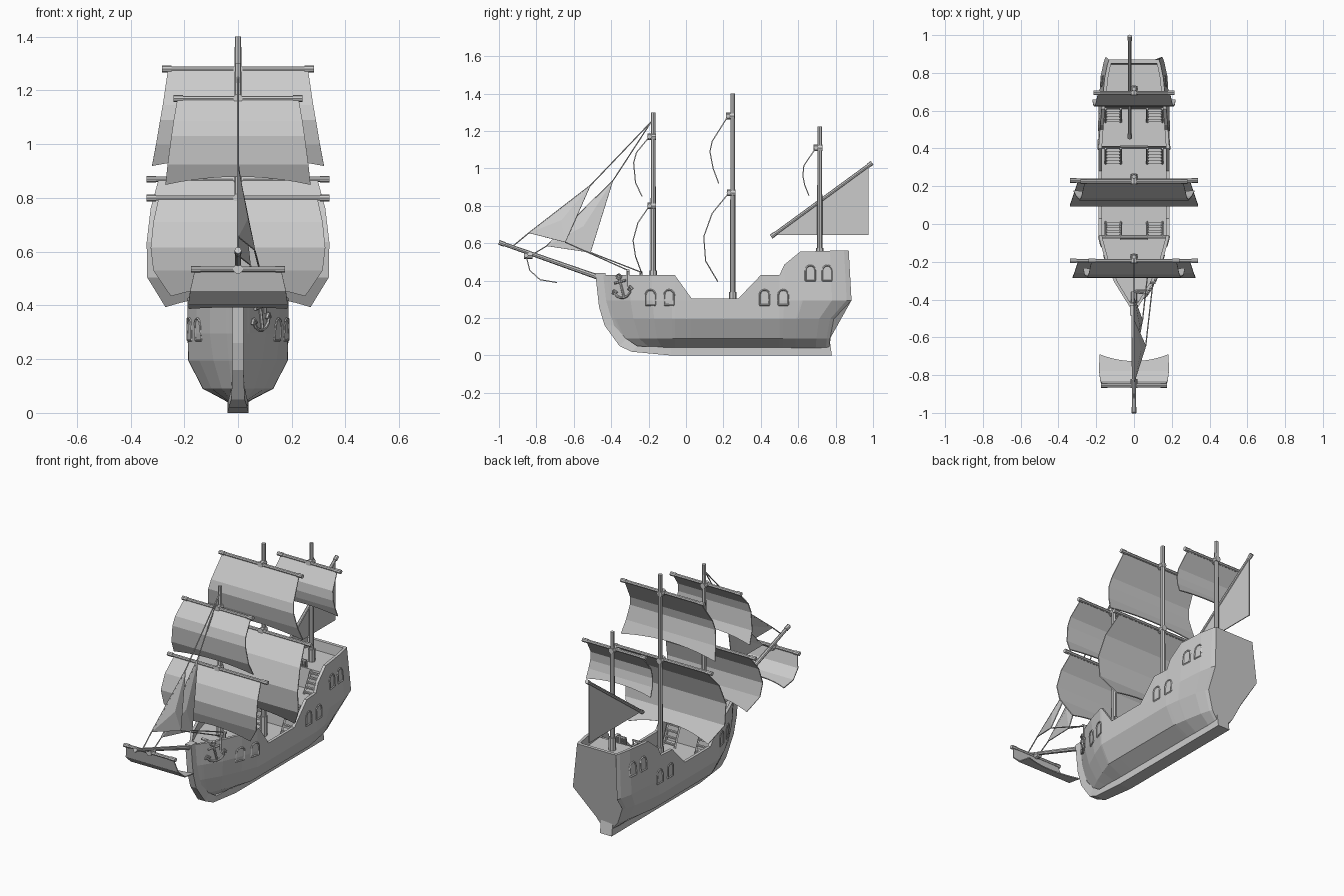
import bpy, bmesh, math
from mathutils import Vector, Matrix
from mathutils.bvhtree import BVHTree

cube = bpy.data.objects.get("Cube")
if cube:
    bpy.data.objects.remove(cube, do_unlink=True)

GREY = bpy.data.materials.new("plain grey")
GREY.use_nodes = True
GREY.diffuse_color = (0.6, 0.6, 0.6, 1)
GREY.node_tree.nodes["Principled BSDF"].inputs["Base Color"].default_value = (0.6, 0.6, 0.6, 1)


def finish(name, bm):
    bmesh.ops.recalc_face_normals(bm, faces=bm.faces[:])
    mesh = bpy.data.meshes.new(name)
    bm.to_mesh(mesh)
    bm.free()
    ob = bpy.data.objects.new(name, mesh)
    mesh.materials.append(GREY)
    bpy.context.collection.objects.link(ob)
    return ob


def rod(bm, a, b, r, r2=None, sides=8):
    a, b = Vector(a), Vector(b)
    m = Matrix.Translation((a + b) / 2) @ (b - a).to_track_quat('Z', 'Y').to_matrix().to_4x4()
    bmesh.ops.create_cone(bm, cap_ends=True, segments=sides, radius1=r,
                          radius2=r if r2 is None else r2, depth=(b - a).length, matrix=m)


def rods(name, paths, r, sides=8):
    bm = bmesh.new()
    for path in paths:
        for a, b in zip(path, path[1:]):
            rod(bm, a, b, r, sides=sides)
    return finish(name, bm)


def box(bm, center, size):
    bmesh.ops.create_cube(bm, size=1, matrix=Matrix.Translation(center) @ Matrix.Diagonal((*size, 1)))


def loft(bm, rings):
    """Skin closed rings of equal length and cap both ends."""
    vs = [[bm.verts.new(p) for p in ring] for ring in rings]
    n = len(vs[0])
    for a, b in zip(vs, vs[1:]):
        for i in range(n):
            j = (i + 1) % n
            bm.faces.new((a[i], a[j], b[j], b[i]))
    bm.faces.new(vs[0])
    bm.faces.new(vs[-1])


# Hull: stations of (y, half width, sheer height, deck height)
STATIONS = [(-.44, .015, .43, .43), (-.41, .035, .43, .43), (-.40, .042, .43, .38),
            (-.30, .105, .43, .38), (-.18, .155, .43, .38), (-.075, .185, .43, .38),
            (-.06, .187, .43, .22), (.03, .188, .305, .22), (.28, .188, .305, .22),
            (.40, .188, .43, .22), (.41, .188, .43, .38), (.50, .188, .43, .38),
            (.525, .188, .485, .38), (.61, .187, .555, .38), (.62, .187, .555, .5),
            (.77, .177, .56, .5), (.845, .16, .56, .5), (.85, .158, .56, .56), (.87, .15, .56, .56)]
# Rows of (height, bow y, stern y, midship width share, bow and stern width share)
ROWS = [(.04, -.27, .765, .19, .24), (.09, -.36, .77, .7, .5),
        (.195, -.41, .79, .985, .8), (.295, -.435, .885, 1, 1)]


def place(y, bow, stern):
    if y < -.06:
        return -.06 + (y + .06) * (bow + .06) / -.38
    if y > .5:
        return .5 + (y - .5) * (stern - .5) / .37
    return y


bm = bmesh.new()
rings = []
for y, w, sheer, deck in STATIONS:
    end = min(1, max(0, (-y - .06) / .38, (y - .5) / .37))
    side = [(w * (mid + (tip - mid) * end), place(y, b, s), z) for z, b, s, mid, tip in ROWS]
    top = w * (1 - .12 * max(0, min(1, (y - .4) / .3)))
    inner = max(top - .018, .004)
    ty = place(y, -.45, .87)
    side += [(top, ty, sheer), (inner, ty, sheer), (inner, ty, deck - .001)]
    rings.append(side + [(-x, v, z) for x, v, z in reversed(side)])
loft(bm, rings)
bmesh.ops.recalc_face_normals(bm, faces=bm.faces[:])
SKIN = BVHTree.FromBMesh(bm)
finish("hull", bm)


def on_hull(side, y, z, out=0):
    hit = SKIN.ray_cast(Vector((side, y, z)), Vector((-side, 0, 0)))[0]
    return Vector(((hit.x if hit else 0) + side * out, y, z))


# Keel and stem: (outer y, z, inner y, z, half width)
KEEL = [(-.485, .44, -.43, .44, .02), (-.465, .26, -.41, .26, .02), (-.435, .16, -.385, .16, .02),
        (-.355, .05, -.32, .09, .025), (-.29, .02, -.26, .05, .035), (-.08, 0, -.08, .045, .04),
        (.6, 0, .6, .045, .04), (.78, 0, .765, .105, .04)]
bm = bmesh.new()
loft(bm, [[(-w, a, b), (w, a, b), (w, c, d), (-w, c, d)] for a, b, c, d, w in KEEL])
finish("keel", bm)

# Masts with collars at the deck
for name, y, deck, top, collar in [("fore", -.175, .36, 1.3, .455), ("main", .25, .2, 1.4, .34),
                                   ("mizzen", .715, .48, 1.225, .575)]:
    bm = bmesh.new()
    rod(bm, (0, y, deck), (0, y, top), .015, .012)
    rod(bm, (0, y, deck), (0, y, collar), .021)
    finish(name + "_mast", bm)


def sail(name, profile, widths, dip=.4, cols=10):
    """Square sail bowed along its profile, with a hollow foot."""
    bm = bmesh.new()
    grid = []
    for i, ((y, z), w) in enumerate(zip(profile, widths)):
        row = []
        for c in range(cols + 1):
            u = 2 * c / cols - 1
            k = dip * (1 - u * u) if i == len(profile) - 1 else 0
            py, pz = profile[i - 1]
            row.append(bm.verts.new((u * w, y + (py - y) * k, z + (pz - z) * k)))
        grid.append(row)
    for a, b in zip(grid, grid[1:]):
        for c in range(cols):
            bm.faces.new((a[c], a[c + 1], b[c + 1], b[c]))
    thick = finish(name, bm).modifiers.new("cloth", 'SOLIDIFY')
    thick.thickness, thick.offset = .006, 0


def yard(name, y, z, half, r=.01):
    bm = bmesh.new()
    rod(bm, (-half, y, z), (half, y, z), r)
    for s in (-1, 1):
        rod(bm, (s * (half - .035), y, z), (s * half, y, z), r * 1.25)
    rod(bm, (0, y - .012, z), (0, y + .035, z), r * 1.8)
    finish(name, bm)


# Square sails: name, yard half length, profile of (y, z), half widths
SAILS = [
    ("fore_upper", .24, [(-.195, 1.17), (-.265, 1.085), (-.28, 1.03), (-.27, .925), (-.235, .85)],
     [.225, .24, .248, .262, .27]),
    ("fore_lower", .34, [(-.195, .8), (-.257, .71), (-.283, .615), (-.27, .53), (-.235, .435)],
     [.295, .315, .325, .315, .25]),
    ("main_upper", .283, [(.225, 1.28), (.14, 1.145), (.128, 1.09), (.145, 1), (.175, .92)],
     [.26, .28, .29, .305, .32]),
    ("main_lower", .34, [(.23, .87), (.14, .76), (.095, .635), (.105, .505), (.17, .395)],
     [.295, .325, .34, .338, .27]),
    ("mizzen_upper", .215, [(.695, 1.11), (.63, 1.015), (.625, .96), (.635, .91), (.657, .855)],
     [.19, .205, .212, .217, .22]),
    ("bow", .175, [(-.855, .535), (-.835, .455), (-.78, .405), (-.69, .39)],
     [.16, .178, .185, .183])]
for name, half, profile, widths in SAILS:
    yard(name + "_yard", *profile[0], half)
    sail(name + "_sail", profile, widths)

# Bowsprit and slanted rear yard
bm = bmesh.new()
rod(bm, (0, -.36, .38), (0, -1, .605), .015, .01)
rod(bm, (0, -.97, .594), (0, -1, .605), .013)
finish("bowsprit", bm)
bm = bmesh.new()
tip, heel = Vector((-.022, .995, 1.03)), Vector((-.022, .455, .635))
rod(bm, heel, tip, .01)
for a, b in ((heel, tip), (tip, heel)):
    rod(bm, a, a.lerp(b, .04), .0125)
finish("rear_slanted_yard", bm)


def triangle_sail(name, corners, belly=0):
    """Triangular sail, fanned from its bellied middle."""
    bm = bmesh.new()
    pts = [Vector(p) for p in corners]
    ring = [bm.verts.new(p) for p in pts]
    mid = bm.verts.new(sum(pts, Vector()) / 3 + Vector((belly, 0, 0)))
    for i in range(3):
        bm.faces.new((ring[i], ring[(i + 1) % 3], mid))
    thick = finish(name, bm).modifiers.new("cloth", 'SOLIDIFY')
    thick.thickness, thick.offset = .005, 0


triangle_sail("rear_sail", [(-.022, .475, .645), (-.022, .975, 1.01), (-.022, .975, .645)])

# Jibs, their stays and sheets, and the bollards that hold them
MASTHEAD = (0, -.185, 1.25)
for name, head, tack, clew, foot, post in [
        ("outer", (0, -.51, .91), (0, -.84, .655), (.062, -.645, .605), (0, -.93, .58), (.1, -.31, .455)),
        ("inner", (0, -.39, .935), (0, -.745, .585), (.045, -.51, .55), (0, -.82, .54), (.075, -.24, .445))]:
    triangle_sail(name + "_jib", [head, tack, clew], .015)
    rods(name + "_jib_rope", [[MASTHEAD, head, tack, foot], [clew, post]], .0035, 5)
    x, y, z = post
    rods(name + "_bollard", [[(x, y, .37), (x, y, z)], [(x - .015, y, z), (x + .015, y, z)]], .008, 6)

# Arched window frames on both sides
for s, side in ((1, "left"), (-1, "right")):
    for i, (y, z) in enumerate([(-.19, .31), (-.09, .31), (.42, .31), (.52, .31), (.665, .44), (.755, .44)]):
        outline = [(-.026, -.04), (.026, -.04)]
        outline += [(.026 * math.cos(t * math.pi / 6), .015 + .026 * math.sin(t * math.pi / 6)) for t in range(7)]
        path = [on_hull(s, y + a, z + b) for a, b in outline]
        rods(f"{side}_window_{i + 1}", [path + path[:1]], .0045, 4)

# Anchor hung on the left bow
def anchor_point(a, b):
    c, d = math.cos(.25), math.sin(.25)
    return on_hull(1, -.345 + a * c - b * d, .365 + a * d + b * c, .008)


arms = [(.045 * math.sin(t), -.012 - .045 * math.cos(t)) for t in (-1.4, -.9, -.45, 0, .45, .9, 1.4)]
eye = [(.011 * math.cos(t * math.pi / 4), .058 + .011 * math.sin(t * math.pi / 4)) for t in range(9)]
flukes = [[(s * .03, -.022), (s * .045, -.005), (s * .055, -.024)] for s in (-1, 1)]
parts = [[(0, .047), (0, -.057)], [(-.03, .03), (.03, .03)], arms, eye] + flukes
rods("anchor", [[anchor_point(*p) for p in part] for part in parts], .0065, 6)

# Stairs between the decks: top y, top z, bottom y, bottom z
for name, y0, z0, y1, z1 in [("fore", -.06, .38, .01, .22), ("middle", .4, .38, .32, .22),
                             ("rear", .61, .5, .54, .38)]:
    for s, side in ((1, "left"), (-1, "right")):
        bm = bmesh.new()
        for k in range(5):
            t = (k + .5) / 5
            box(bm, (s * .11, y0 + (y1 - y0) * t, z0 + (z1 - z0) * t), (.075, .014, .008))
        for e in (-.04, .04):
            rod(bm, (s * .11 + e, y0, z0), (s * .11 + e, y1, z1), .007, sides=4)
        finish(f"{side}_{name}_stairs", bm)

# Railings at the deck edges
for name, y, z, half in [("fore", -.08, .38, .075), ("middle", .412, .38, .075), ("rear", .625, .5, .03)]:
    bm = bmesh.new()
    box(bm, (0, y, z + .042), (2 * half, .008, .01))
    for k in range(5):
        box(bm, (half * (k / 2 - 1) * .95, y, z + .02), (.007, .007, .04))
    finish(name + "_railing", bm)
